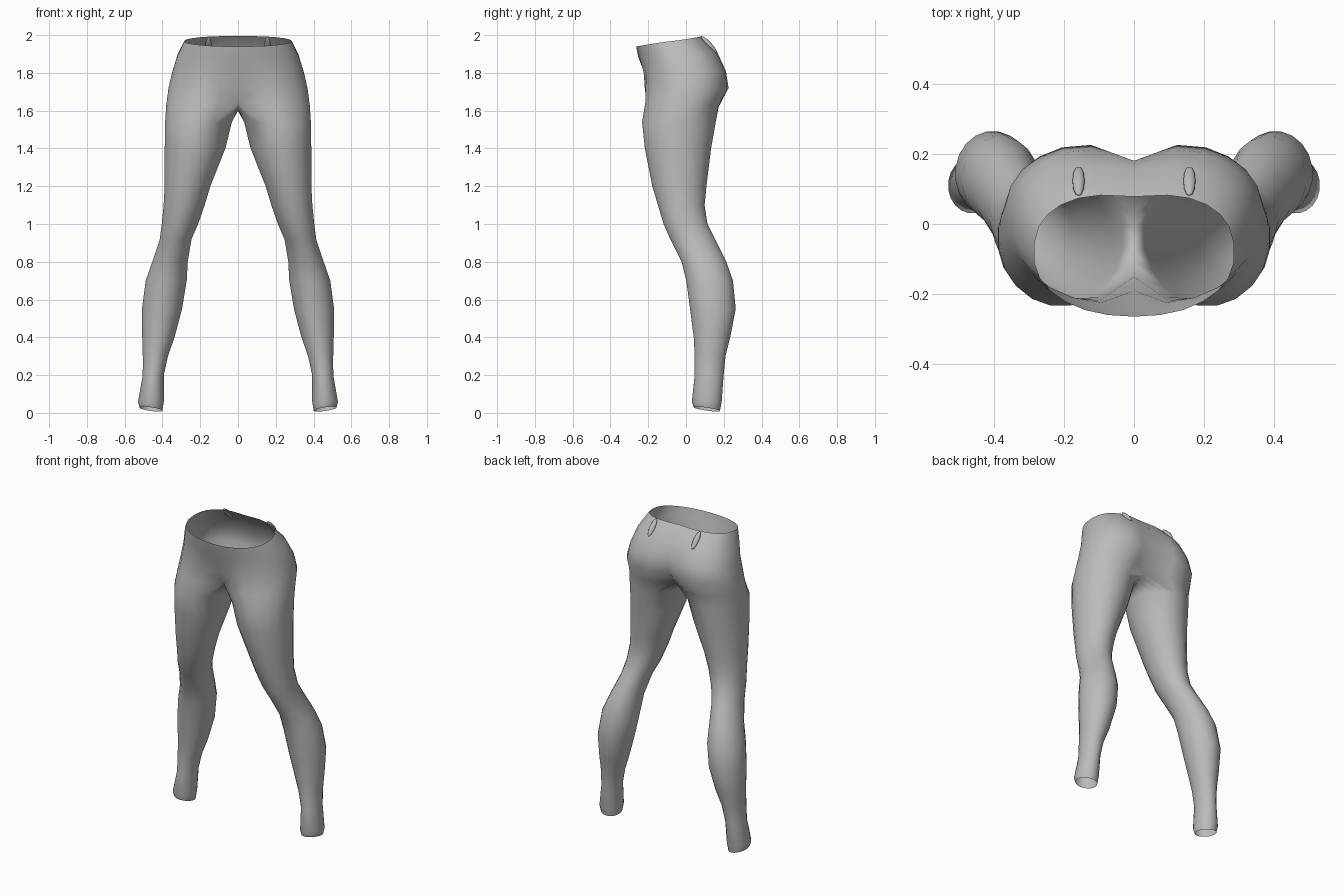
import bpy, bmesh, math
from mathutils import Vector

cube = bpy.data.objects.get("Cube")
if cube:
    bpy.data.objects.remove(cube, do_unlink=True)

fabric = bpy.data.materials.new("grey fabric")
fabric.use_nodes = True
GREY = (0.5, 0.5, 0.5, 1)
fabric.diffuse_color = GREY
fabric.node_tree.nodes["Principled BSDF"].inputs["Base Color"].default_value = GREY

ARC, SEAM = 14, 6          # points on the outer arc and on the crotch seam
N = ARC + SEAM

# Leg sections: height, inner x, outer x, front y, back y
LEG = [
    (0.02, .40, .522, .04, .18), (0.06, .392, .53, .03, .19),
    (0.2, .392, .505, .045, .2), (0.3, .37, .505, .045, .21),
    (0.4, .335, .508, .04, .235), (0.55, .295, .51, .02, .265),
    (0.7, .27, .49, 0, .25), (0.8, .265, .455, -.025, .215),
    (0.92, .245, .415, -.085, .155), (1.0, .21, .405, -.12, .115),
    (1.1, .175, .395, -.15, .1), (1.2, .145, .39, -.18, .11),
    (1.4, .065, .39, -.22, .135), (1.54, .03, .388, -.235, .16),
]
# Hip sections: front z, back z, half width, front y, back y, front dip, back dip
HIP = [
    (1.64, 1.62, .382, -.24, .19, .09, .09),
    (1.72, 1.72, .37, -.24, .24, .05, .06),
    (1.8, 1.81, .35, -.235, .225, .015, .045),
    (1.88, 1.91, .322, -.252, .175, 0, .02),
    (1.94, 1.995, .285, -.264, .09, 0, .012),
]


def leg_ring(z, x0, x1, y0, y1):
    ring = []
    for i in range(N):
        a = math.radians(-117 + 18 * i)
        p = Vector(((x0 + x1) / 2 + (x1 - x0) / 2 * math.cos(a),
                    (y0 + y1) / 2 + (y1 - y0) / 2 * math.sin(a), z))
        if z < 0.05:       # slanted cuff
            p.z += 0.008 * math.cos(a) - 0.01 * math.sin(a)
        ring.append(p)
    return ring


def hip_arc(zf, zb, w, yf, yb, df, db):
    mid, half = (yf + yb) / 2, (yb - yf) / 2
    arc = []
    for i in range(ARC):
        t = math.pi * i / (ARC - 1)
        c, s = -math.cos(t), max(0, math.sin(t))
        power = 2 / (2.15 if c < 0 else 2.6)
        x = 0 if i in (0, ARC - 1) else w * s ** power
        y = mid + half * math.copysign(abs(c) ** power, c)
        dent = math.exp(-(x / 0.09) ** 2)
        y += dent * (df if c < 0 else -db)
        k = (c + 1) / 2
        arc.append(Vector((x, y, zf + (zb - zf) * k)))
    return arc


def crotch_seam(back, front):
    seam = []
    for j in range(1, SEAM + 1):
        k = j / (SEAM + 1)
        p = back.lerp(front, k)
        p.z -= 0.03 * math.sin(math.pi * k)
        seam.append(p)
    return seam


# Left half of the leggings, mirrored onto the right
bm = bmesh.new()
rings = [leg_ring(*row) for row in LEG]
arcs = [hip_arc(*row) for row in HIP]
rings.append(arcs[0] + crotch_seam(arcs[0][-1], arcs[0][0]))
rings += arcs[1:]
loops = [[bm.verts.new(p) for p in ring] for ring in rings]
for low, high in zip(loops, loops[1:]):
    closed = len(high) == N
    for i in range(N if closed else ARC - 1):
        j = (i + 1) % N
        bm.faces.new((low[i], low[j], high[j], high[i]))
mesh = bpy.data.meshes.new("leggings")
bm.to_mesh(mesh)
bm.free()
mesh.materials.append(fabric)
leggings = bpy.data.objects.new("leggings", mesh)
bpy.context.collection.objects.link(leggings)
mirror = leggings.modifiers.new("mirror", 'MIRROR')
mirror.use_clip = True
mirror.merge_threshold = 0.001
for poly in mesh.polygons:
    poly.use_smooth = True

# Small darts below the back of the waist
for side, name in ((1, "left_waist_dart"), (-1, "right_waist_dart")):
    bpy.ops.mesh.primitive_uv_sphere_add(segments=10, ring_count=6, radius=1)
    dart = bpy.context.object
    dart.name = name
    dart.scale = (0.018, 0.014, 0.06)
    dart.location = (0.158 * side, 0.122, 1.95)
    dart.rotation_euler = (math.radians(43), 0, 0)
    dart.data.materials.append(fabric)
    bpy.ops.object.shade_smooth()
